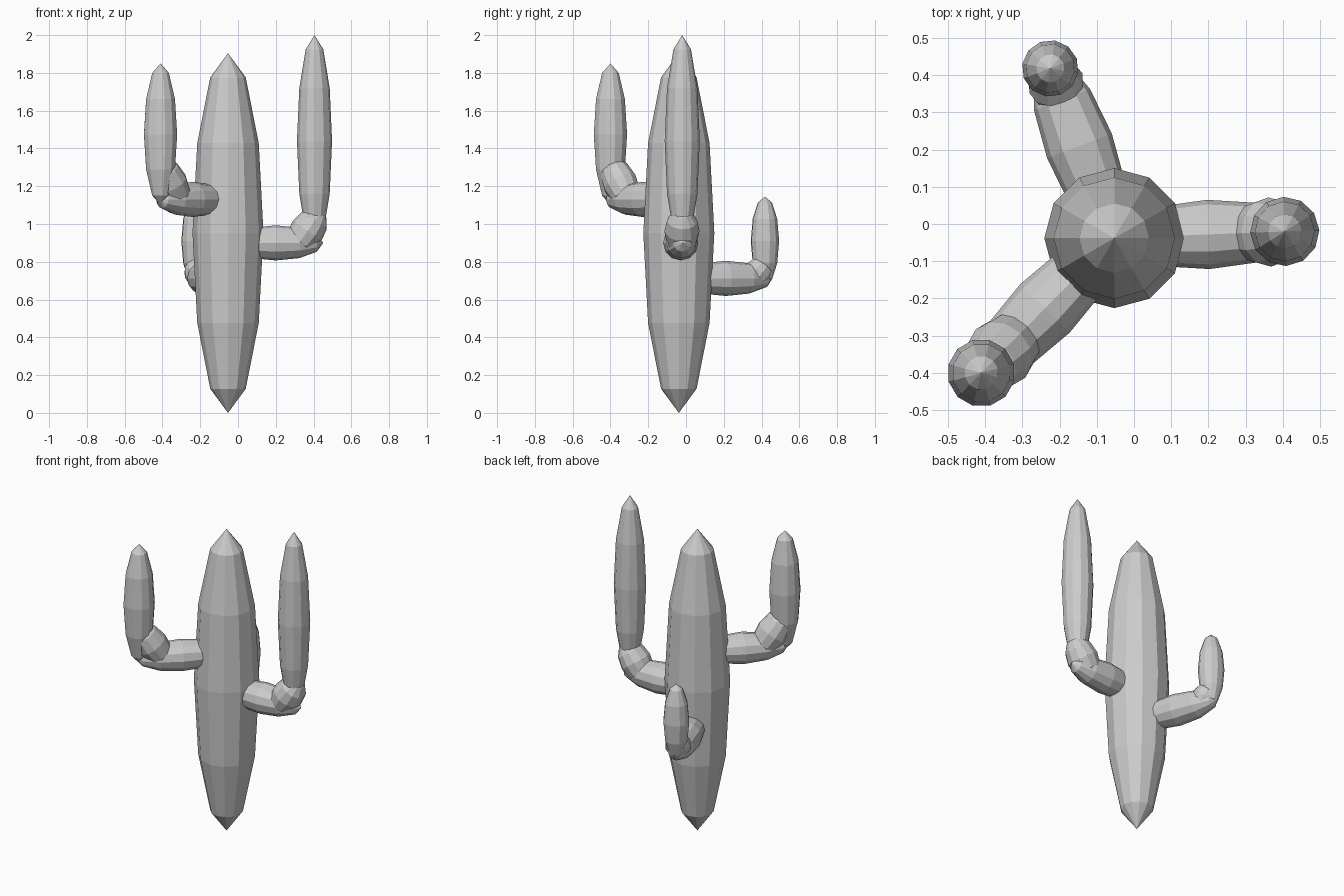
import bpy, math
from mathutils import Matrix, Vector

if "Cube" in bpy.data.objects:
    bpy.data.objects.remove(bpy.data.objects["Cube"])

grey = bpy.data.materials.new("plain_grey")
grey.diffuse_color = (0.6, 0.6, 0.6, 1)
grey.use_nodes = True
grey.node_tree.nodes["Principled BSDF"].inputs["Base Color"].default_value = grey.diffuse_color

CX, CY = -0.053, -0.038   # trunk axis


def pod(name, loc, radius, half, heading=0.0, tilt=0.0):
    """Low-poly ellipsoid; long axis tilted from vertical towards the heading."""
    bpy.ops.mesh.primitive_uv_sphere_add(segments=12, ring_count=6, radius=1)
    ob = bpy.context.object
    ob.name = name
    rot = Matrix.Rotation(heading, 4, 'Z') @ Matrix.Rotation(tilt, 4, 'Y')
    ob.data.transform(rot @ Matrix.Diagonal((radius, radius, half, 1)))
    ob.location = loc
    ob.data.materials.append(grey)
    return ob


# Trunk
pod("trunk", (CX, CY, 0.952), 0.188, 0.952)


def arm(name, tip, z_branch, r_branch, branch_end, z_bottom, z_top, r_up, elbow):
    """Branch leaving the trunk, slanted elbow and upright, along one heading."""
    dx, dy = tip[0] - CX, tip[1] - CY
    a = math.atan2(dy, dx)

    def at(s, z):
        return Vector((CX + s * math.cos(a), CY + s * math.sin(a), z))

    h = branch_end / 2
    pod(name + "_branch", at(h, z_branch), r_branch, h, a, math.pi / 2)
    s, z, r, half, tilt = elbow
    pod(name + "_elbow", at(s, z), r, half, a, math.radians(tilt))
    pod(name + "_upright", at(math.hypot(dx, dy), (z_bottom + z_top) / 2),
        r_up, (z_top - z_bottom) / 2, a)


# Three arms: right, front left, back left
arm("right_arm", (0.405, -0.02), 0.90, 0.093, 0.505, 0.88, 2.0, 0.093,
    (0.418, 0.962, 0.093, 0.135, 35))
arm("front_left_arm", (-0.41, -0.40), 1.13, 0.093, 0.53, 1.10, 1.85, 0.091,
    (0.435, 1.215, 0.093, 0.16, 35))
arm("back_left_arm", (-0.225, 0.418), 0.712, 0.093, 0.53, 0.675, 1.145, 0.076,
    (0.445, 0.742, 0.076, 0.085, 40))
